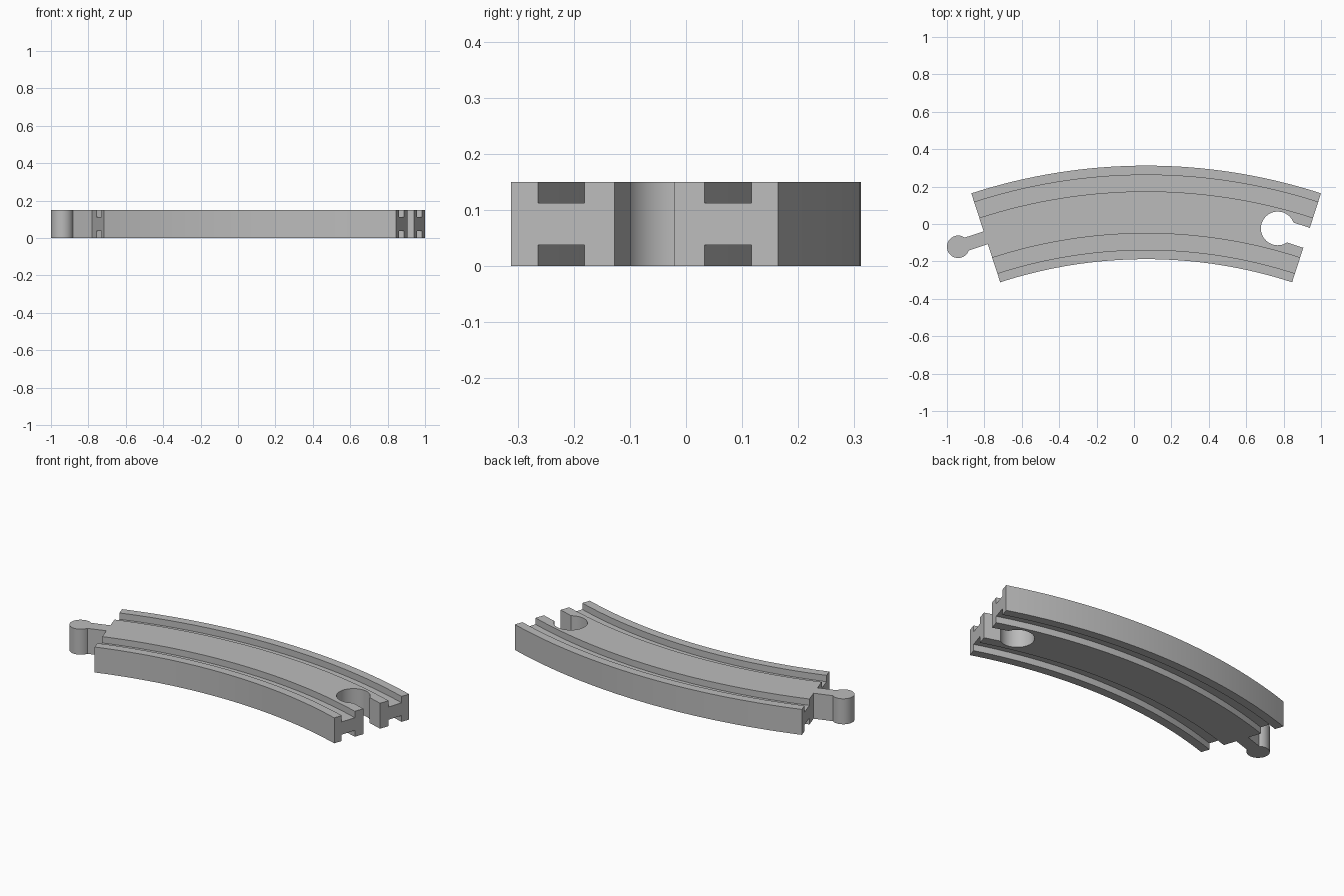
import bpy, bmesh
from math import sin, cos, asin, pi, radians
from mathutils import Matrix, Vector

cube = bpy.data.objects.get("Cube")
if cube:
    bpy.data.objects.remove(cube)

HEIGHT = 0.15
GROOVE = 0.0375
RADIUS = 2.775
HALF_ANGLE = radians(18)
CENTRE = Vector((0.065, -2.713, 0))

grey = bpy.data.materials.new("Plain grey")
grey.use_nodes = True
grey.diffuse_color = (0.5, 0.5, 0.5, 1)
grey.node_tree.nodes["Principled BSDF"].inputs["Base Color"].default_value = (0.5, 0.5, 0.5, 1)


def finish(name, bm):
    bmesh.ops.recalc_face_normals(bm, faces=bm.faces)
    mesh = bpy.data.meshes.new(name)
    bm.to_mesh(mesh)
    bm.free()
    mesh.materials.append(grey)
    obj = bpy.data.objects.new(name, mesh)
    bpy.context.collection.objects.link(obj)
    return obj


def smooth(obj):
    bpy.ops.object.select_all(action='DESELECT')
    obj.select_set(True)
    bpy.context.view_layer.objects.active = obj
    bpy.ops.object.shade_smooth_by_angle(angle=radians(30))


def arc_point(angle, offset, z):
    r = RADIUS + offset
    return CENTRE + Vector((r * sin(angle), r * cos(angle), z))


def keyhole(name, radius, half_neck, length, side, shift, z0, z1):
    """Round head with a straight neck, set along the track direction at one end."""
    bm = bmesh.new()
    start, steps = asin(half_neck / radius), 48
    outline = [(length, half_neck)]
    for i in range(steps + 1):
        a = start + (2 * pi - 2 * start) * i / steps
        outline.append((radius * cos(a), radius * sin(a)))
    outline.append((length, -half_neck))
    face = bm.faces.new([bm.verts.new((x, y, z0)) for x, y in outline])
    up = bmesh.ops.extrude_face_region(bm, geom=[face])
    bmesh.ops.translate(bm, vec=(0, 0, z1 - z0),
                        verts=[v for v in up["geom"] if isinstance(v, bmesh.types.BMVert)])
    heading = -side * HALF_ANGLE
    along = Vector((cos(heading), sin(heading), 0))
    place = arc_point(side * HALF_ANGLE, 0, 0) + along * shift
    bm.transform(Matrix.Translation(place) @ Matrix.Rotation(heading, 4, 'Z'))
    return finish(name, bm)


# Track bed: rail-grooved section swept along an arc
quarter = [(0.25, HEIGHT), (0.2, HEIGHT), (0.2, HEIGHT - GROOVE),
           (0.1125, HEIGHT - GROOVE), (0.1125, HEIGHT)]
top = quarter + [(-x, z) for x, z in reversed(quarter)]
section = top + [(x, HEIGHT - z) for x, z in reversed(top)]
bm = bmesh.new()
SEGMENTS = 32
rings = []
for i in range(SEGMENTS + 1):
    angle = HALF_ANGLE * (2 * i / SEGMENTS - 1)
    rings.append([bm.verts.new(arc_point(angle, x, z)) for x, z in section])
for a, b in zip(rings, rings[1:]):
    for j in range(len(section)):
        k = (j + 1) % len(section)
        bm.faces.new((a[j], a[k], b[k], b[j]))
bm.faces.new(rings[0])
bm.faces.new(rings[-1])
track = finish("track_bed", bm)

# Socket cut into the left end
cutter = keyhole("socket_cutter", 0.09, 0.056, 0.22, 1, -0.162, -0.05, HEIGHT + 0.05)
cutter.hide_render = True
cut = track.modifiers.new("Socket", 'BOOLEAN')
cut.operation = 'DIFFERENCE'
cut.solver = 'EXACT'
cut.object = cutter
bpy.context.view_layer.objects.active = track
track.select_set(True)
bpy.ops.object.modifier_apply(modifier=cut.name)
bpy.data.objects.remove(cutter)
smooth(track)

# Connector peg on the right end
peg = keyhole("connector_peg", 0.06, 0.036, 0.155, -1, -0.155, 0, HEIGHT)
smooth(peg)
